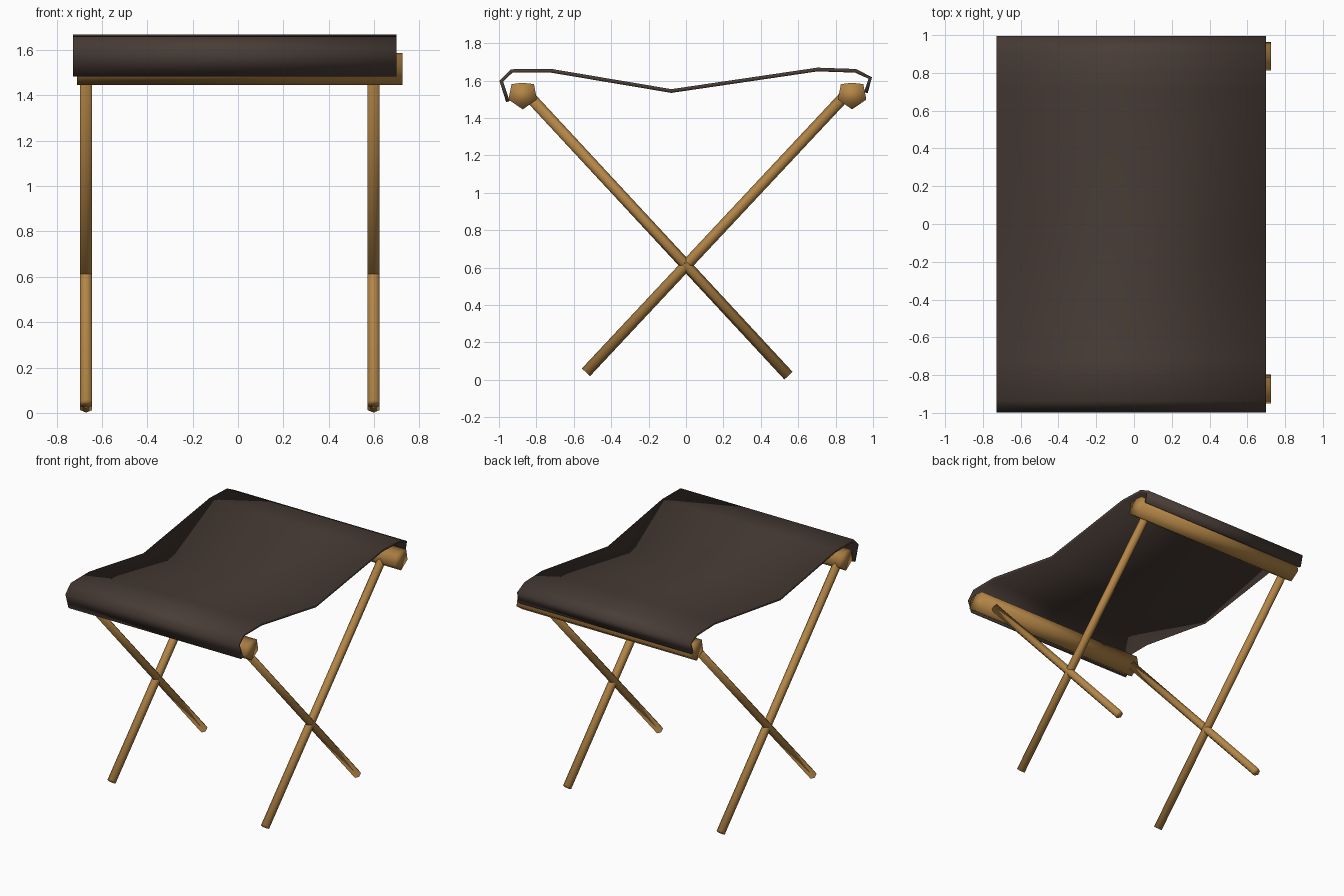
import bpy, bmesh, math
from mathutils import Vector, Matrix

if "Cube" in bpy.data.objects:
    bpy.data.objects.remove(bpy.data.objects["Cube"])


def material(name, rgb):
    m = bpy.data.materials.new(name)
    m.diffuse_color = (*rgb, 1)
    m.use_nodes = True
    m.node_tree.nodes["Principled BSDF"].inputs["Base Color"].default_value = m.diffuse_color
    return m


wood = material("warm wood", (0.45, 0.235, 0.062))
cloth = material("dark brown canvas", (0.066, 0.046, 0.037))


def finish(name, bm, mat):
    bmesh.ops.recalc_face_normals(bm, faces=bm.faces)
    for f in bm.faces:
        f.smooth = True
    me = bpy.data.meshes.new(name)
    bm.to_mesh(me)
    bm.free()
    me.materials.append(mat)
    ob = bpy.data.objects.new(name, me)
    bpy.context.collection.objects.link(ob)
    return ob


def extrude_x(name, profile, x0, x1, mat, closed):
    """Sweep a (y, z) profile along x."""
    bm = bmesh.new()
    a = [bm.verts.new((x0, y, z)) for y, z in profile]
    b = [bm.verts.new((x1, y, z)) for y, z in profile]
    n = len(profile)
    for i in range(n if closed else n - 1):
        j = (i + 1) % n
        bm.faces.new((a[i], a[j], b[j], b[i]))
    if closed:
        bm.faces.new(a)
        bm.faces.new(b)
    return finish(name, bm, mat)


def leg(name, start, end):
    """Six-sided rod between two points."""
    p, q = Vector(start), Vector(end)
    d = q - p
    mat = (Matrix.Translation((p + q) / 2)
           @ d.to_track_quat('Z', 'X').to_matrix().to_4x4()
           @ Matrix.Rotation(math.radians(30), 4, 'Z'))
    bm = bmesh.new()
    bmesh.ops.create_cone(bm, cap_ends=True, segments=6, radius1=0.03,
                          radius2=0.03, depth=d.length, matrix=mat)
    ob = finish(name, bm, wood)
    ob.data.shade_smooth()
    return ob


# Top rails: six-sided with a flattened top and a keel below
section = [(0, 0.06), (0.06, 0.053), (0.076, -0.03),
           (0, -0.082), (-0.076, -0.03), (-0.06, 0.053)]
for name, cy in (("front_rail", -0.873), ("back_rail", 0.888)):
    extrude_x(name, [(cy + y, 1.528 + z) for y, z in section],
              -0.71, 0.725, wood, True)

# Crossed legs on both sides
for side, x in (("left", -0.67), ("right", 0.598)):
    leg(side + "_leg_to_front_rail", (x, 0.548, 0.022), (x, -0.86, 1.54))
    leg(side + "_leg_to_back_rail", (x, -0.535, 0.04), (x, 0.87, 1.54))

# Sagging canvas seat wrapped over the rails
sag = [(-0.952, 1.487), (-0.988, 1.597), (-0.932, 1.651), (-0.72, 1.652),
       (-0.078, 1.544), (0.703, 1.659), (0.906, 1.652), (0.985, 1.614),
       (0.962, 1.535)]
seat = extrude_x("seat", sag, -0.727, 0.70, cloth, False)
thick = seat.modifiers.new("thickness", 'SOLIDIFY')
thick.thickness = 0.02
thick.offset = 0
